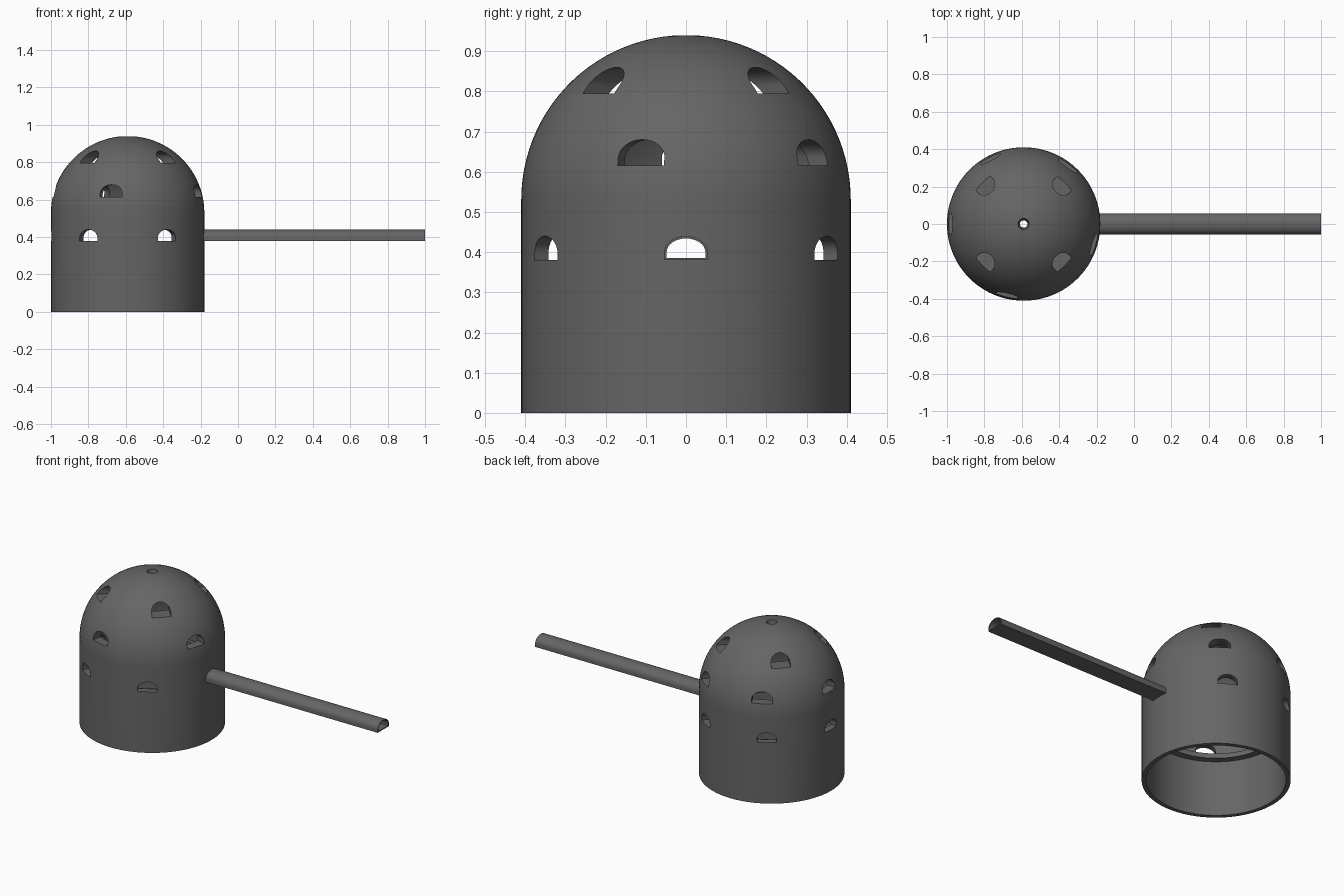
import bpy, bmesh
from math import sin, cos, pi, radians, asin
from mathutils import Matrix, Vector

if "Cube" in bpy.data.objects:
    bpy.data.objects.remove(bpy.data.objects["Cube"])

CX = -0.59


def make_object(name, bm):
    bmesh.ops.recalc_face_normals(bm, faces=bm.faces)
    me = bpy.data.meshes.new(name)
    bm.to_mesh(me)
    bm.free()
    ob = bpy.data.objects.new(name, me)
    bpy.context.collection.objects.link(ob)
    return ob


def activate(ob):
    bpy.ops.object.select_all(action='DESELECT')
    ob.select_set(True)
    bpy.context.view_layer.objects.active = ob


def arch(w, z0, z1, n=16):
    """Closed arched outline: flat sill, short jambs, elliptical head."""
    spring = z0 + (z1 - z0) * 0.3
    pts = [(-w, z0), (w, z0)]
    pts += [(w * cos(pi * i / n), spring + (z1 - spring) * sin(pi * i / n)) for i in range(n + 1)]
    return pts


def prism(bm, outline, r0, r1, angle):
    """Arched prism running outward from the dome axis."""
    m = Matrix.Translation((CX, 0, 0)) @ Matrix.Rotation(radians(angle), 4, 'Z')
    a = [bm.verts.new(m @ Vector((r0, y, z))) for y, z in outline]
    b = [bm.verts.new(m @ Vector((r1, y, z))) for y, z in outline]
    n = len(a)
    bm.faces.new(a)
    bm.faces.new(b[::-1])
    for i in range(n):
        bm.faces.new((a[i], b[i], b[(i + 1) % n], a[(i + 1) % n]))


def dome_arc(r, h, zc, hole, n=24):
    """Quarter ellipse from the wall up to the vent hole."""
    end = pi / 2 - asin(hole / r)
    return [(r * cos(end * i / n), zc + h * sin(end * i / n)) for i in range(n + 1)]


# Domed shell: lathed section, thicker towards the crown, vent hole and inner ledge
section = [(0.385, 0), (0.41, 0)] + dome_arc(0.41, 0.41, 0.53, 0.03)
section += dome_arc(0.37, 0.42, 0.46, 0.02)[::-1]
section += [(0.37, 0.37), (0.345, 0.37), (0.345, 0.34), (0.385, 0.34)]
bm = bmesh.new()
SEG = 96
rings = []
for s in range(SEG):
    t = 2 * pi * s / SEG
    rings.append([bm.verts.new((CX + r * cos(t), r * sin(t), z)) for r, z in section])
for s in range(SEG):
    p, q = rings[s], rings[(s + 1) % SEG]
    for i in range(len(section)):
        j = (i + 1) % len(section)
        bm.faces.new((p[i], q[i], q[j], p[j]))
shell = make_object("domed_shell", bm)

# Three rows of arched openings
bm = bmesh.new()
rows = [
    (0.055, 0.38, 0.44, 0.22, (0, 59, 121, 180, 239, 301)),
    (0.06, 0.615, 0.68, 0.2, (180, -103, -16.5, 53, 117)),
    (0.055, 0.795, 0.86, 0.08, (45, 135, 225, 315)),
]
for w, z0, z1, r0, angles in rows:
    for a in angles:
        prism(bm, arch(w, z0, z1), r0, 0.6, a)
cutter = make_object("opening_cutter", bm)
cutter.hide_render = True

mod = shell.modifiers.new("openings", 'BOOLEAN')
mod.operation, mod.solver, mod.object = 'DIFFERENCE', 'EXACT', cutter
activate(shell)
bpy.ops.object.modifier_apply(modifier=mod.name)
bpy.data.objects.remove(cutter)
activate(shell)
bpy.ops.object.shade_smooth_by_angle(angle=radians(30))

# Hollow arched pipe leaving the shell on the +x side
bm = bmesh.new()
outer, inner = arch(0.055, 0.38, 0.44), arch(0.048, 0.386, 0.434)
loops = []
for outline, x in ((outer, -0.22), (outer, 1.0), (inner, 1.0), (inner, -0.22)):
    loops.append([bm.verts.new((x, y, z)) for y, z in outline])
for k in range(4):
    p, q = loops[k], loops[(k + 1) % 4]
    for i in range(len(p)):
        j = (i + 1) % len(p)
        bm.faces.new((p[i], p[j], q[j], q[i]))
pipe = make_object("arched_pipe", bm)
activate(pipe)
bpy.ops.object.shade_smooth_by_angle(angle=radians(30))

# Dark grey surface
grey = bpy.data.materials.new("dark_grey")
grey.diffuse_color = (0.13, 0.13, 0.13, 1)
grey.use_nodes = True
grey.node_tree.nodes["Principled BSDF"].inputs["Base Color"].default_value = grey.diffuse_color
for ob in (shell, pipe):
    ob.data.materials.append(grey)
